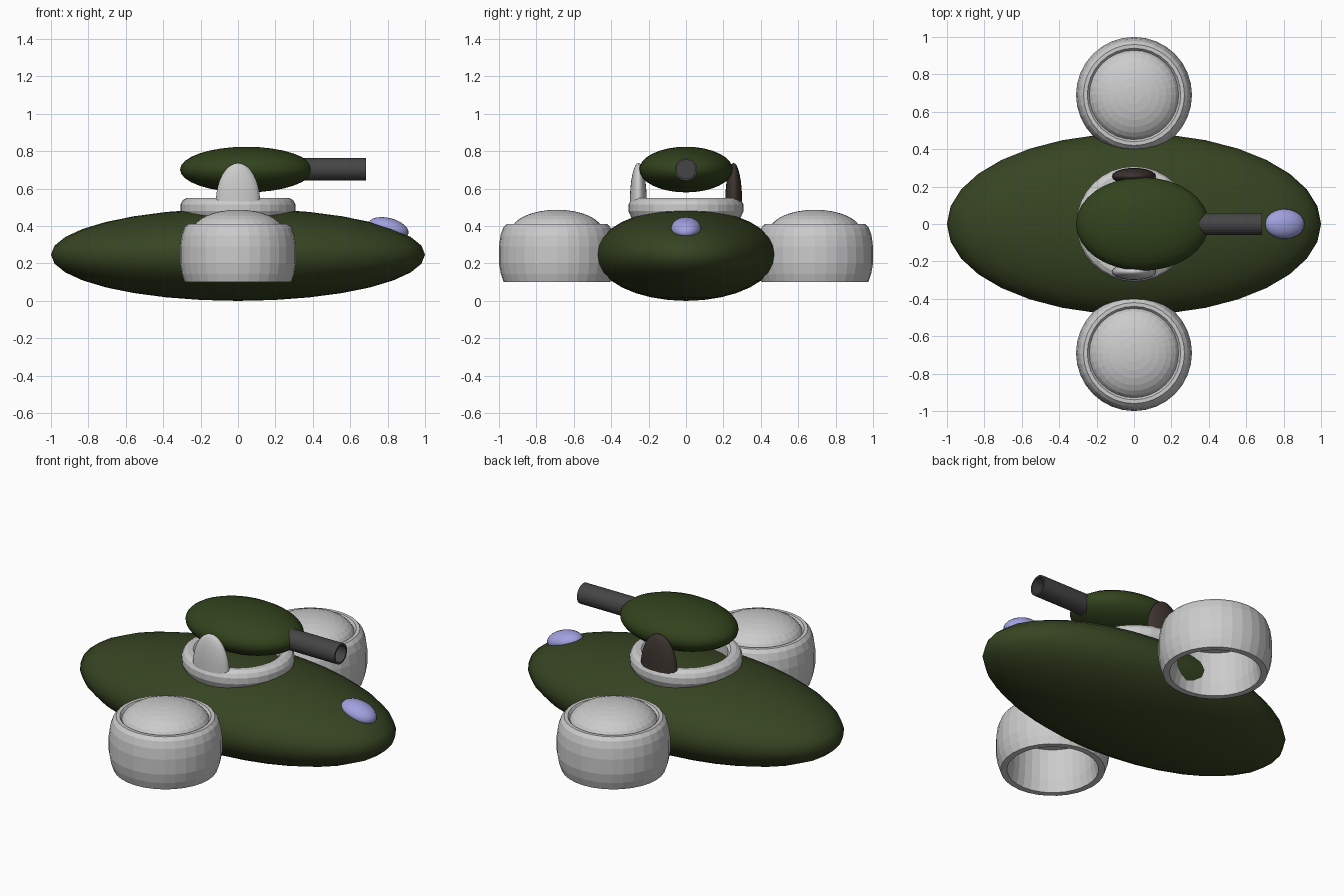
import bpy, bmesh, math
from mathutils import Matrix

if "Cube" in bpy.data.objects:
    bpy.data.objects.remove(bpy.data.objects["Cube"])


def paint(name, rgb):
    m = bpy.data.materials.new(name)
    m.diffuse_color = (*rgb, 1)
    m.use_nodes = True
    m.node_tree.nodes["Principled BSDF"].inputs["Base Color"].default_value = m.diffuse_color
    return m


HULL_GREEN = paint("hull_green", (0.038, 0.058, 0.016))
TURRET_GREEN = paint("turret_green", (0.032, 0.056, 0.012))
GUNMETAL = paint("gunmetal", (0.06, 0.06, 0.06))
DARK = paint("dark_bracket", (0.045, 0.033, 0.028))
LENS = paint("lens_blue", (0.36, 0.36, 0.75))


def finish(name, bm, mat=None):
    bmesh.ops.recalc_face_normals(bm, faces=bm.faces)
    me = bpy.data.meshes.new(name)
    bm.to_mesh(me)
    bm.free()
    ob = bpy.data.objects.new(name, me)
    bpy.context.collection.objects.link(ob)
    if mat:
        me.materials.append(mat)
    return ob


def ellipsoid(name, loc, radii, mat=None, tilt=0, segs=32, rings=16, half=False):
    bm = bmesh.new()
    bmesh.ops.create_uvsphere(bm, u_segments=segs, v_segments=rings, radius=1)
    if half:
        low = [v for v in bm.verts if v.co.z < -0.001]
        bmesh.ops.delete(bm, geom=low, context='VERTS')
        bmesh.ops.holes_fill(bm, edges=bm.edges, sides=0)
    bm.transform(Matrix.Translation(loc) @ Matrix.Rotation(tilt, 4, 'Y')
                 @ Matrix.Diagonal((*radii, 1)))
    return finish(name, bm, mat)


def lathe(name, profile, loc, mat=None, segs=32, closed=True, along_x=False):
    # spin an (r, z) profile around the vertical axis
    bm = bmesh.new()
    pts = profile + profile[:1] if closed else profile
    vs = [bm.verts.new((r, 0, z)) for r, z in pts]
    es = [bm.edges.new(p) for p in zip(vs, vs[1:])]
    bmesh.ops.spin(bm, geom=vs + es, cent=(0, 0, 0), axis=(0, 0, 1),
                   angle=math.tau, steps=segs, use_duplicate=False)
    bmesh.ops.remove_doubles(bm, verts=bm.verts, dist=1e-4)
    rot = Matrix.Rotation(math.pi / 2, 4, 'Y') if along_x else Matrix()
    bm.transform(Matrix.Translation(loc) @ rot)
    return finish(name, bm, mat)


# Hull
hull = ellipsoid("hull", (0, 0, 0.247), (1.0, 0.485, 0.247), HULL_GREEN)
hull.data.shade_smooth()

# Lift pods: hollow ducts with a domed cap
duct = [(0.25, 0.10), (0.285, 0.10), (0.30, 0.145), (0.31, 0.20), (0.31, 0.29),
        (0.302, 0.35), (0.288, 0.39), (0.27, 0.41), (0.25, 0.41),
        (0.235, 0.39), (0.232, 0.30), (0.235, 0.18)]
dome = [(0.243 * math.cos(a), 0.375 + 0.112 * math.sin(a))
        for a in (i * math.pi / 16 for i in range(9))]
dome += [(0, 0.36), (0.243, 0.36)]
for side, y in (("right", -0.69), ("left", 0.69)):
    lathe("lift_duct_" + side, duct, (0, y, 0))
    lathe("lift_dome_" + side, dome, (0, y, 0))

# Turret ring
ring = [(0.23, 0.44), (0.29, 0.44), (0.308, 0.48), (0.308, 0.515), (0.297, 0.537),
        (0.275, 0.55), (0.245, 0.55), (0.23, 0.535)]
lathe("turret_ring", ring, (0, 0, 0))

# Turret brackets, leaning slightly inwards towards the top
for side, s, mat in (("right", -1, None), ("left", 1, DARK)):
    b = ellipsoid("bracket_" + side, (0, s * 0.255, 0.53), (0.118, 0.045, 0.207),
                  mat, segs=24, half=True)
    b.data.shade_smooth()
    bpy.context.view_layer.objects.active = b
    b.select_set(True)
    bpy.ops.object.shade_smooth_by_angle(angle=math.radians(40))
    b.select_set(False)

# Turret body
turret = ellipsoid("turret", (0.045, 0, 0.702), (0.355, 0.25, 0.122), TURRET_GREEN)
turret.data.shade_smooth()

# Gun barrel with an open bore
barrel = [(0, 0.30), (0.06, 0.30), (0.06, 0.685), (0.05, 0.685), (0.05, 0.40), (0, 0.40)]
lathe("gun_barrel", barrel, (0, 0, 0.703), GUNMETAL, closed=False, along_x=True)

# Front sensor lens, following the hull slope
lens = ellipsoid("sensor_lens", (0.805, 0, 0.388), (0.11, 0.08, 0.055), LENS,
                 tilt=math.radians(15), segs=24, rings=12)
lens.data.shade_smooth()
